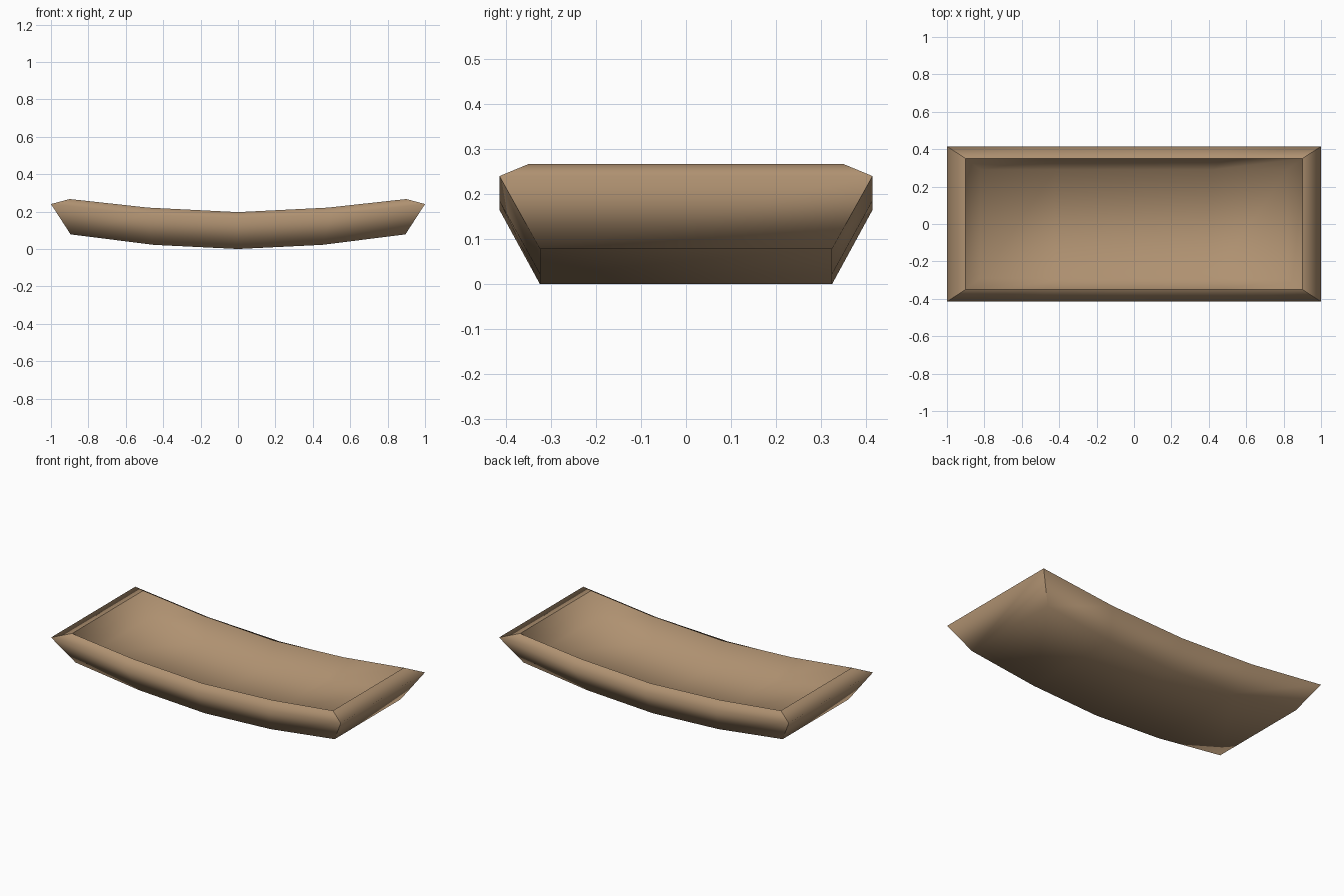
import bpy, bmesh

if "Cube" in bpy.data.objects:
    bpy.data.objects.remove(bpy.data.objects["Cube"])

# one flat colour for the whole tray
mat = bpy.data.materials.new("light brown wood")
mat.diffuse_color = (0.43, 0.285, 0.165, 1)
mat.use_nodes = True
mat.node_tree.nodes["Principled BSDF"].inputs["Base Color"].default_value = mat.diffuse_color

# loops from underside to recess floor:
# half depth, then (x, z) at middle, quarter and end stations
LOOPS = [
    (0.325, [(0, 0.0), (0.45, 0.022), (0.895, 0.078)]),   # underside
    (0.415, [(0, 0.165), (0.50, 0.185), (1.00, 0.24)]),   # outer lip
    (0.35, [(0, 0.197), (0.48, 0.221), (0.90, 0.267)]),   # inner lip
    (0.29, [(0, 0.07), (0.42, 0.092), (0.82, 0.14)]),     # recess floor
]

bm = bmesh.new()


def make_loop(y, half):
    row = [(-x, z) for x, z in half[:0:-1]] + half
    front = [bm.verts.new((x, -y, z)) for x, z in row]
    back = [bm.verts.new((x, y, z)) for x, z in reversed(row)]
    return front + back


loops = [make_loop(y, half) for y, half in LOOPS]
n = len(loops[0])

# sloping sides, lip and recess walls
for low, high in zip(loops, loops[1:]):
    for i in range(n):
        j = (i + 1) % n
        bm.faces.new((low[i], low[j], high[j], high[i]))

# curved underside and recess floor
for loop in (loops[0], loops[-1]):
    for i in range(n // 2 - 1):
        bm.faces.new((loop[i], loop[i + 1], loop[n - 2 - i], loop[n - 1 - i]))

bmesh.ops.recalc_face_normals(bm, faces=bm.faces[:])
for f in bm.faces:
    f.smooth = True

# crisp inner lip and outer corners, the rest shades softly
for i in range(n):
    bm.edges.get((loops[2][i], loops[2][(i + 1) % n])).smooth = False
for i in (0, n // 2 - 1, n // 2, n - 1):
    bm.edges.get((loops[0][i], loops[1][i])).smooth = False
    bm.edges.get((loops[1][i], loops[2][i])).smooth = False

mesh = bpy.data.meshes.new("curved_tray")
bm.to_mesh(mesh)
bm.free()
mesh.materials.append(mat)
tray = bpy.data.objects.new("curved_tray", mesh)
bpy.context.collection.objects.link(tray)
